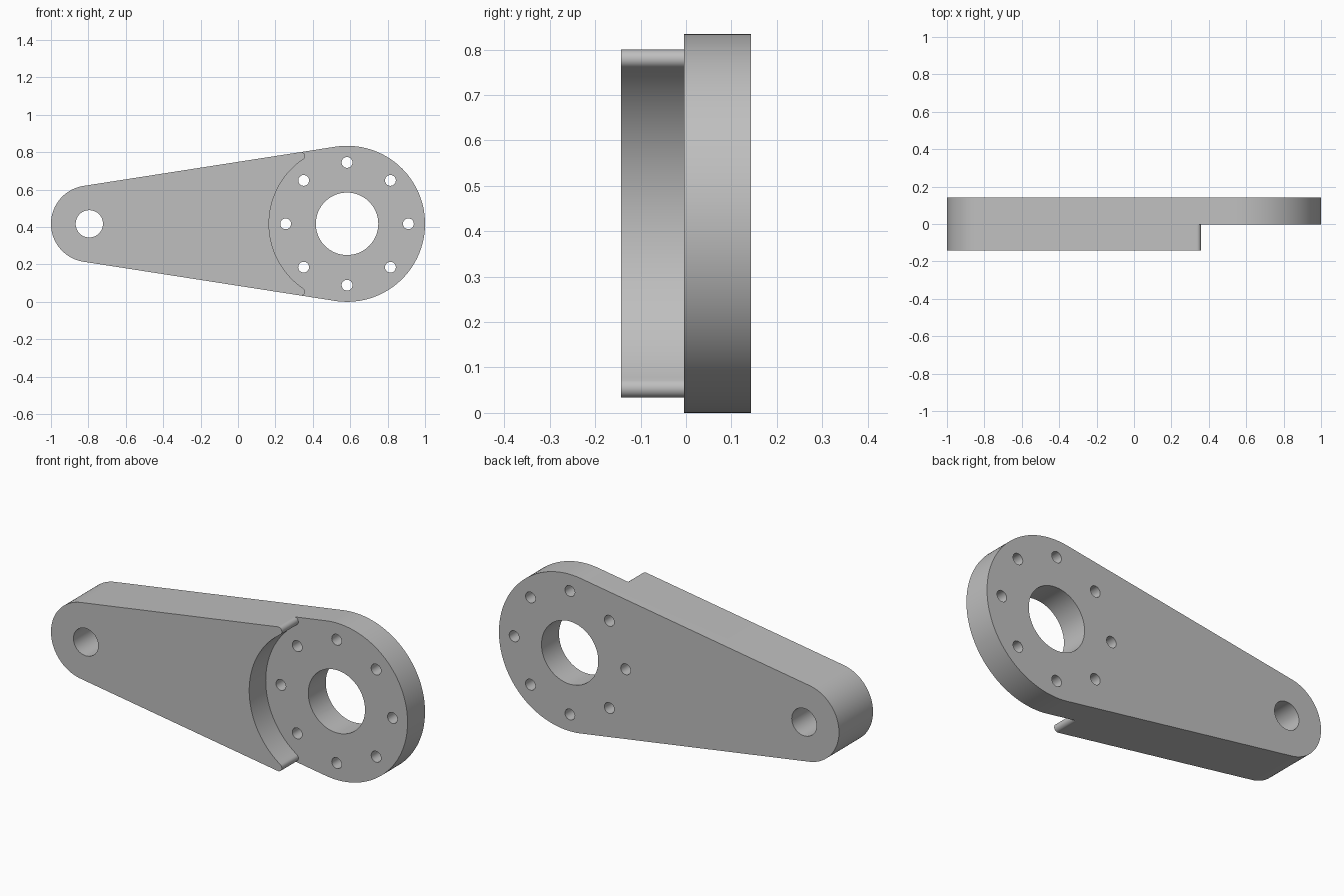
import bpy, bmesh
from math import sin, cos, pi, asin, sqrt, atan2
from mathutils import Vector

cube = bpy.data.objects.get("Cube")
if cube:
    bpy.data.objects.remove(cube, do_unlink=True)

# Main dimensions
BIG = Vector((0.583, 0.417))
SMALL = Vector((-0.795, 0.417))
R, R_SMALL, R_TIP = 0.417, 0.205, 0.021
HALF, STEP = 0.143, -0.004

grey = bpy.data.materials.new("machined grey")
grey.use_nodes = True
colour = (0.52, 0.52, 0.52, 1)
grey.diffuse_color = colour
grey.node_tree.nodes["Principled BSDF"].inputs["Base Color"].default_value = colour


def arc(centre, radius, start, end, steps):
    return [centre + radius * Vector((cos(a), sin(a)))
            for a in (start + (end - start) * i / steps for i in range(steps + 1))]


def circle(centre, radius, steps):
    return arc(centre, radius, 0, 2 * pi, steps)[:-1]


def flip(points):
    """Mirror points about the centre line, in reverse order."""
    return [Vector((p.x, 2 * BIG.y - p.y)) for p in reversed(points)]


def prism(name, outlines, front, back):
    """Extrude closed x-z outlines from front to back along y."""
    bm = bmesh.new()
    for outline in outlines:
        face = bm.faces.new([bm.verts.new((p.x, front, p.y)) for p in outline])
        extruded = bmesh.ops.extrude_face_region(bm, geom=[face], use_keep_orig=True)
        moved = [v for v in extruded["geom"] if isinstance(v, bmesh.types.BMVert)]
        bmesh.ops.translate(bm, verts=moved, vec=(0, back - front, 0))
    bmesh.ops.recalc_face_normals(bm, faces=bm.faces)
    mesh = bpy.data.meshes.new(name)
    bm.to_mesh(mesh)
    bm.free()
    mesh.materials.append(grey)
    obj = bpy.data.objects.new(name, mesh)
    bpy.context.collection.objects.link(obj)
    return obj


def cut(target, cutter):
    cutter.hide_render = True
    mod = target.modifiers.new("cut", "BOOLEAN")
    mod.operation = "DIFFERENCE"
    mod.solver = "EXACT"
    mod.object = cutter
    bpy.ops.object.modifier_apply(modifier=mod.name)
    bpy.data.objects.remove(cutter, do_unlink=True)


# Tapered arm: two round ends joined by tangent sides
tilt = asin((R - R_SMALL) / (BIG.x - SMALL.x))
top = pi / 2 + tilt
outline = (arc(BIG, R, -top, top, 96)
           + arc(SMALL, R_SMALL, top, 2 * pi - top, 48))
arm = prism("lever_arm", [outline], -HALF, HALF)
bpy.ops.object.select_all(action="DESELECT")
bpy.context.view_layer.objects.active = arm
arm.select_set(True)

# Front recess around the big end, with rounded tips at the arm edges
normal = Vector((cos(top), sin(top)))
along = Vector((-normal.y, normal.x))
tip = BIG + normal * (R - R_TIP) + along * 2 * sqrt(R * R_TIP)
toward = BIG - tip
touch = atan2(toward.y, toward.x)
rim = atan2(-toward.y, -toward.x)
tip_arc = arc(tip, R_TIP, top, touch, 12)
upper = [Vector((1.3, 1.2)), tip_arc[0] + normal * 0.3] + tip_arc
recess = upper + arc(BIG, R, rim, 2 * pi - rim, 64)[1:-1] + flip(upper)
cut(arm, prism("recess_cutter", [recess], -HALF - 0.1, STEP))

# Pivot hole, large bore and ring of eight bolt holes
holes = [circle(SMALL, 0.073, 48), circle(BIG, 0.167, 64)]
holes += [circle(p, 0.029, 24) for p in circle(BIG, 0.328, 8)]
cut(arm, prism("hole_cutter", holes, -HALF - 0.1, HALF + 0.1))

bpy.ops.object.shade_smooth_by_angle(angle=pi / 6)
